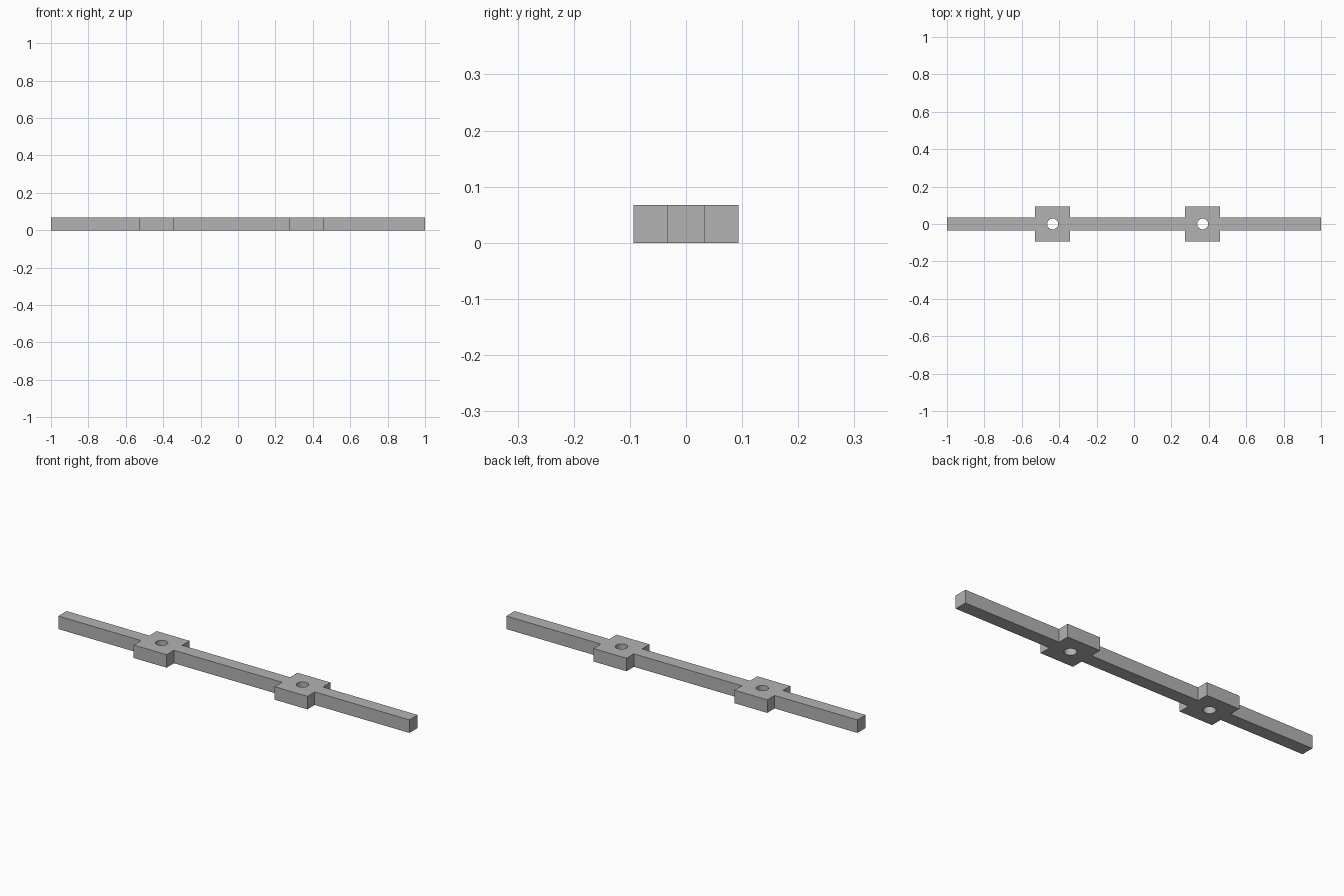
import bpy
import bmesh

if "Cube" in bpy.data.objects:
    bpy.data.objects.remove(bpy.data.objects["Cube"], do_unlink=True)

HEIGHT = 0.067
BAR = 0.0335          # half width of the bar
LUG = 0.0935          # half size of the square lugs
HOLE = 0.029
LUG_CENTRES = (-0.435, 0.367)

grey = bpy.data.materials.new("plain grey")
grey.use_nodes = True
colour = (0.45, 0.45, 0.45, 1)
grey.diffuse_color = colour
grey.node_tree.nodes["Principled BSDF"].inputs["Base Color"].default_value = colour

# Half outline along the front edge, stepping out around each lug
edge = [(-1, -BAR)]
for cx in LUG_CENTRES:
    edge += [(cx - LUG, -BAR), (cx - LUG, -LUG), (cx + LUG, -LUG), (cx + LUG, -BAR)]
edge.append((1, -BAR))
outline = edge + [(x, -y) for x, y in reversed(edge)]

# Bar with lugs: mirrored outline extruded upwards
bm = bmesh.new()
base = bm.faces.new([bm.verts.new((x, y, 0)) for x, y in outline])
top = bmesh.ops.extrude_face_region(bm, geom=[base], use_keep_orig=True)["geom"]
bmesh.ops.translate(bm, vec=(0, 0, HEIGHT),
                    verts=[v for v in top if isinstance(v, bmesh.types.BMVert)])
bmesh.ops.recalc_face_normals(bm, faces=bm.faces)
mesh = bpy.data.meshes.new("bar_with_lugs")
bm.to_mesh(mesh)
bm.free()
bar = bpy.data.objects.new("bar_with_lugs", mesh)
bpy.context.collection.objects.link(bar)
mesh.materials.append(grey)

# Round bolt holes through the lugs
for cx in LUG_CENTRES:
    bpy.ops.mesh.primitive_cylinder_add(vertices=48, radius=HOLE, depth=HEIGHT * 3,
                                        location=(cx, 0, HEIGHT / 2))
    cutter = bpy.context.object
    cutter.name = "hole_cutter"
    cutter.hide_render = True
    cutter.data.materials.append(grey)
    cut = bar.modifiers.new("bolt hole", "BOOLEAN")
    cut.operation = "DIFFERENCE"
    cut.solver = "EXACT"
    cut.object = cutter
    bpy.ops.object.select_all(action="DESELECT")
    bpy.context.view_layer.objects.active = bar
    bar.select_set(True)
    bpy.ops.object.modifier_apply(modifier=cut.name)
    bpy.data.objects.remove(cutter, do_unlink=True)

bpy.ops.object.shade_smooth_by_angle()
